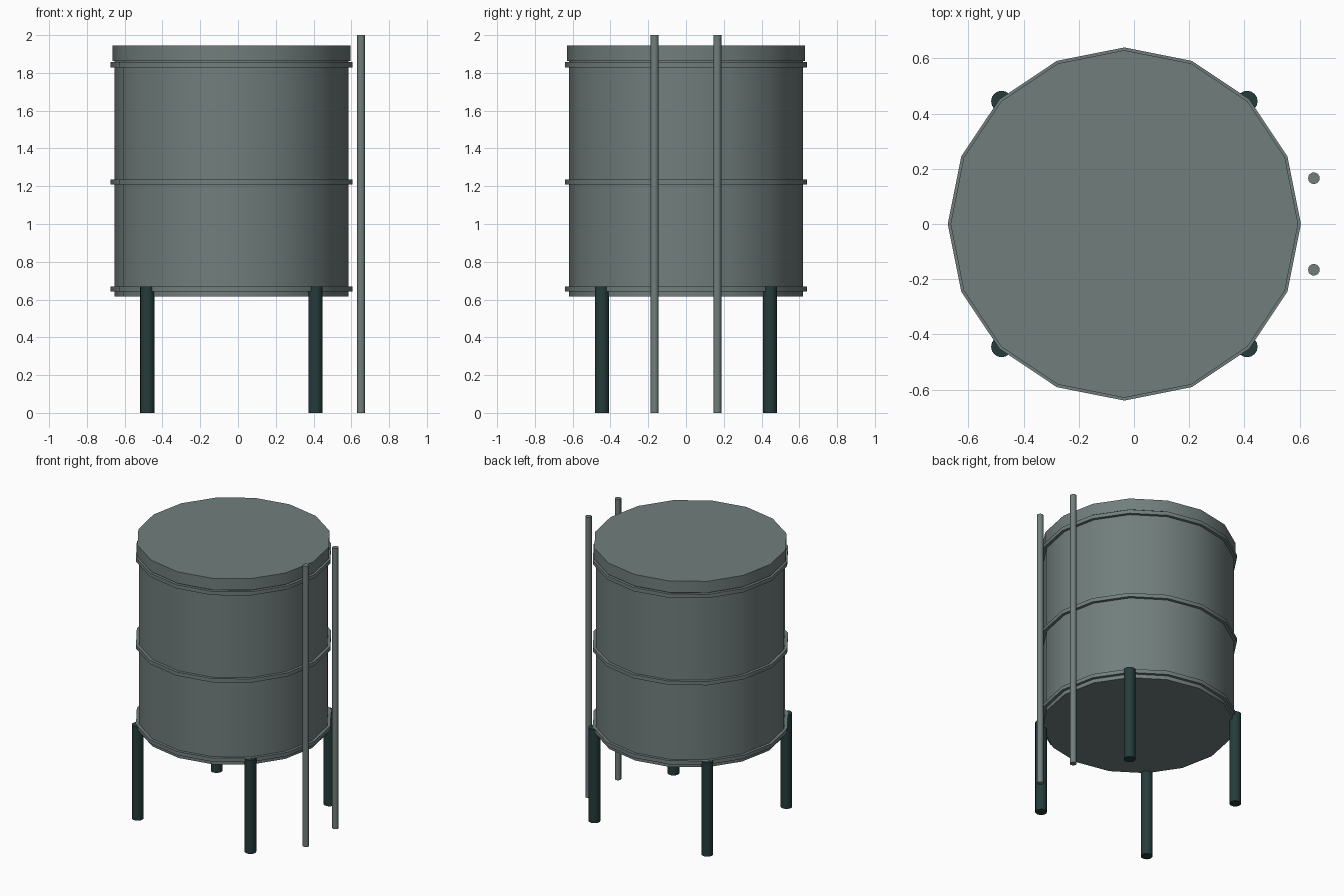
import bpy, math

if "Cube" in bpy.data.objects:
    bpy.data.objects.remove(bpy.data.objects["Cube"])

def material(name, rgb):
    m = bpy.data.materials.new(name)
    m.diffuse_color = (*rgb, 1)
    m.use_nodes = True
    m.node_tree.nodes["Principled BSDF"].inputs["Base Color"].default_value = m.diffuse_color
    return m

STEEL = material("grey_steel", (0.165, 0.21, 0.203))
DARK = material("dark_green_metal", (0.018, 0.045, 0.043))
CX = -0.035  # tank axis

def finish(ob, name, mat):
    ob.name = name
    ob.data.materials.append(mat)
    bpy.ops.object.shade_smooth_by_angle(angle=math.radians(30))
    return ob

def cylinder(name, x, y, z0, z1, r, mat, sides=16):
    # first vertex turned onto the x axis by the 16-fold symmetry
    bpy.ops.mesh.primitive_cylinder_add(vertices=sides, radius=r, depth=z1 - z0,
                                        location=(x, y, (z0 + z1) / 2))
    return finish(bpy.context.object, name, mat)

def band(name, z0, z1, r_in, r_out, mat, sides=16):
    # closed ring with a rectangular section
    section = [(r_in, z0), (r_out, z0), (r_out, z1), (r_in, z1)]
    verts, faces = [], []
    for i in range(sides):
        a = 2 * math.pi * i / sides
        verts += [(r * math.cos(a), r * math.sin(a), z) for r, z in section]
        j = (i + 1) % sides
        for k in range(4):
            l = (k + 1) % 4
            faces.append((4 * i + k, 4 * j + k, 4 * j + l, 4 * i + l))
    me = bpy.data.meshes.new(name)
    me.from_pydata(verts, [], faces)
    ob = bpy.data.objects.new(name, me)
    bpy.context.collection.objects.link(ob)
    ob.location.x = CX
    bpy.ops.object.select_all(action='DESELECT')
    bpy.context.view_layer.objects.active = ob
    ob.select_set(True)
    return finish(ob, name, mat)

# Tank body and lid
cylinder("tank_body", CX, 0, 0.615, 1.865, 0.62, STEEL)
cylinder("tank_lid", CX, 0, 1.863, 1.945, 0.63, STEEL)

# Hoops around the tank
for name, z in (("lower", 0.656), ("middle", 1.222), ("upper", 1.843)):
    band(name + "_hoop", z - 0.0135, z + 0.0135, 0.615, 0.64, STEEL)

# Four legs
for sx, side in ((-1, "left"), (1, "right")):
    for sy, end in ((-1, "front"), (1, "back")):
        cylinder(f"{end}_{side}_leg", CX + sx * 0.445, sy * 0.445, 0, 0.668, 0.038, DARK)

# Two upright pipes beside the tank
for sy, end in ((-1, "front"), (1, "back")):
    cylinder(end + "_pipe", 0.652, sy * 0.166, 0, 2.0, 0.021, STEEL)
